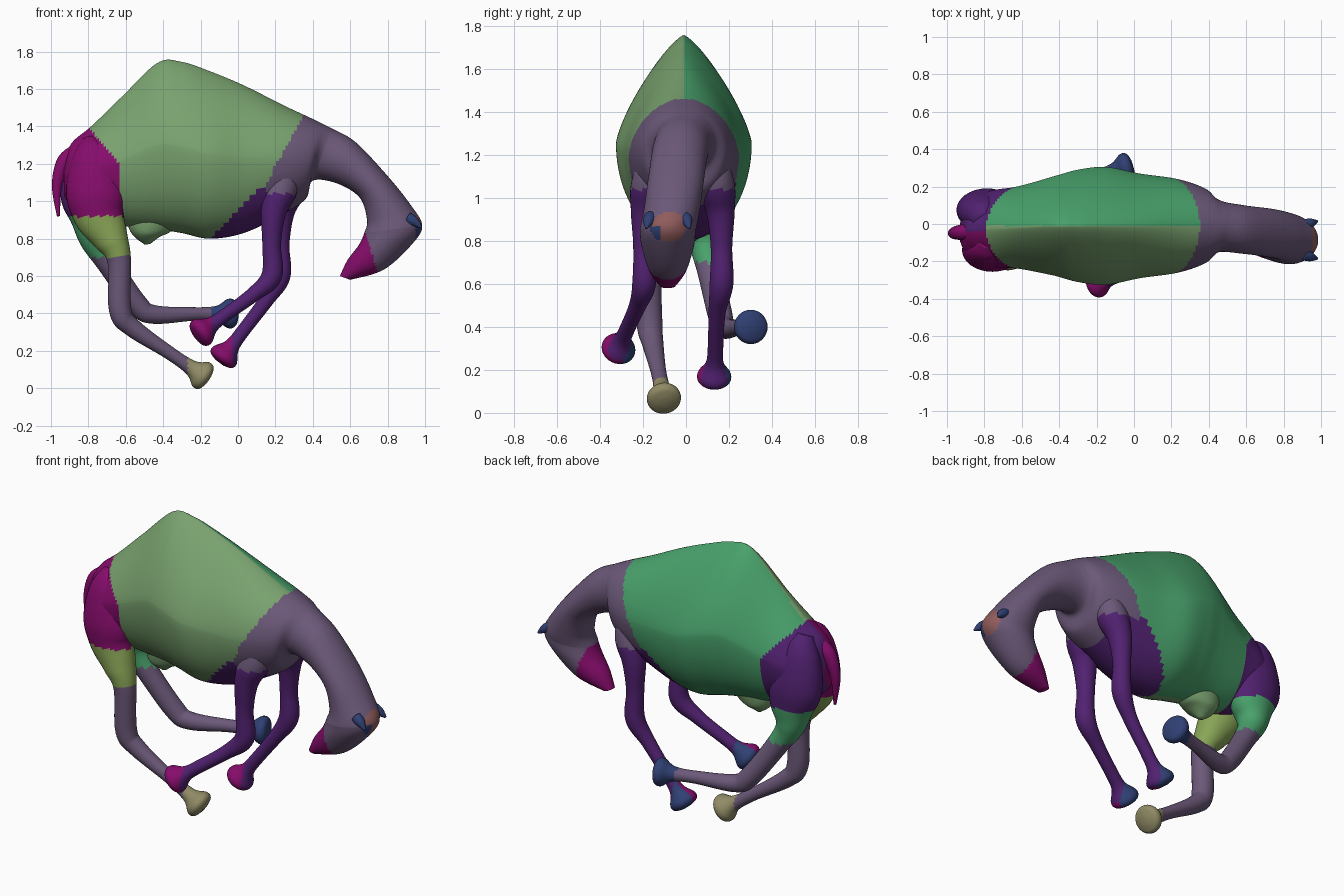
import bpy, bmesh, math
from mathutils import Vector

if "Cube" in bpy.data.objects:
    bpy.data.objects.remove(bpy.data.objects["Cube"])

COLOURS = {
    "olive": "78A06E", "green": "4AA06B", "mauve": "6B5978", "purple": "522670", "magenta": "85146B",
    "lime": "87A357", "tan": "8F8A66", "blue": "334273", "rust": "8F5C5C",
}
MATS = {}
for key, code in COLOURS.items():
    MATS[key] = bpy.data.materials.new(key)
    MATS[key].diffuse_color = [(v / 255) ** 2.2 for v in bytes.fromhex(code)] + [1]


def smooth_path(pts, steps):
    """Catmull-Rom through tuples of any length."""
    out, last = [], len(pts) - 1
    for i in range(last):
        a, b, c, d = (pts[max(0, min(last, i + k))] for k in (-1, 0, 1, 2))
        for s in range(steps):
            t = s / steps
            out.append([q + .5 * t * (r - p + t * (2*p - 5*q + 4*r - e + t * (3*(q - r) + e - p)))
                        for p, q, r, e in zip(a, b, c, d)])
    return out + [list(pts[-1])]


def skin(name, rings, pick, cap_start=True, cap_end=True):
    """Bridge rings into one smooth object; pick(centre) names each face's colour."""
    bm = bmesh.new()
    loops = [[bm.verts.new(p) for p in r] for r in rings]
    for a, b in zip(loops, loops[1:]):
        for i in range(len(a)):
            j = (i + 1) % len(a)
            bm.faces.new((a[i], a[j], b[j], b[i]))
    for use, loop in ((cap_start, loops[0]), (cap_end, loops[-1])):
        if use:
            bm.faces.new(loop)
    bmesh.ops.recalc_face_normals(bm, faces=bm.faces)
    names = []
    for f in bm.faces:
        f.smooth = True
        k = pick(f.calc_center_median())
        if k not in names:
            names.append(k)
        f.material_index = names.index(k)
    me = bpy.data.meshes.new(name)
    bm.to_mesh(me)
    bm.free()
    for k in names:
        me.materials.append(MATS[k])
    bpy.context.collection.objects.link(bpy.data.objects.new(name, me))


def limb(name, pts, pick):
    """Tube through (x, y, z, radius) points; thick places are flattened sideways."""
    path = smooth_path(pts, 8)
    rings = []
    for i, (x, y, z, r) in enumerate(path):
        lo, hi = path[max(0, i - 3)], path[min(len(path) - 1, i + 3)]
        d = (Vector(hi[:3]) - Vector(lo[:3])).normalized()
        side = Vector((0, 1, 0))
        side = (side - d * side.dot(d)).normalized()
        n = d.cross(side)
        b = min(r, .05 + r * .4)
        rings.append([Vector((x, y, z)) + n * r * math.cos(t) + side * b * math.sin(t)
                      for t in (math.tau * k / 32 for k in range(32))])
    skin(name, rings, pick)


# Trunk: x, top, bottom, half width
trunk = [(-.93, 1.2, 1.03, .05), (-.89, 1.31, .97, .13), (-.78, 1.405, .92, .2), (-.62, 1.56, .87, .22),
         (-.43, 1.74, .85, .265), (-.3, 1.745, .83, .3), (-.15, 1.695, .8, .315), (.03, 1.62, .83, .28)]
# Shoulder, neck and head: outer x, z, inner x, z, half width
neck = [(.25, 1.51, .22, .92, .25), (.4, 1.44, .36, 1.01, .2), (.5, 1.39, .4, 1.11, .14),
        (.63, 1.315, .53, 1.095, .13), (.8, 1.135, .65, 1.02, .13), (.92, .985, .69, .9, .13),
        (.985, .87, .675, .83, .13), (.93, .77, .645, .765, .12), (.78, .635, .585, .685, .085),
        (.6, .58, .545, .6, .035)]
spine = [(x, t, x, b, w) for x, t, b, w in trunk] + neck
STEPS, SIDES = 12, 72
body = []
for i, (tx, tz, bx, bz, w) in enumerate(smooth_path(spine, STEPS)):
    along = i / STEPS
    # The rump and the head both swing to one side
    yc = -.01 - .075 * max(0, min(1, (along - 10) / 4)) - .035 * max(0, 1 - along / 4)
    roundness = min(2, 1.3 + 1.1 * (tx + .35) ** 2) if along < 10 else 2   # peaked hump
    ring = []
    for k in range(SIDES):
        c, s = math.cos(math.tau * k / SIDES), math.sin(math.tau * k / SIDES)
        e = 2 / roundness if c > 0 else 1
        h = .5 + .5 * math.copysign(abs(c) ** e, c)
        y = yc + w * math.copysign(abs(s) ** e, s)
        ring.append((bx + (tx - bx) * h, y, bz + (tz - bz) * h))
    body.append(ring)


def trunk_colour(c):
    if c.x < -.64 - max(0, c.z - 1.2) * .8:
        return "magenta" if c.y < -.04 else "purple"
    if c.z > 1.06 and c.x > .13 + (c.z - 1.06) * .55:
        return "mauve"
    if c.z <= 1.06 and c.x > c.z - .95:
        return "mauve" if c.x > .27 else "purple"
    return "olive" if c.y < -.01 else "green"


def head_colour(c):
    if c.x < .74 - (c.z - .64) * .3:
        return "magenta"
    if c.x > .95:
        return "rust" if c.y > -.12 else "blue"
    return "mauve"


n1, n2 = 10 * STEPS, 14 * STEPS
skin("trunk", body[:n1 + 1], trunk_colour, cap_end=False)
skin("neck", body[n1:n2 + 1], lambda c: "rust" if c.x > .955 else "mauve", False, False)
skin("head", body[n2:], head_colour, cap_start=False)

# Ears, tail and udder
for name, s in (("left_ear", 1), ("right_ear", -1)):
    limb(name, [(.91, -.085 + s * .08, .91, .03), (.945, -.085 + s * .09, .89, .025),
                (.98, -.085 + s * .1, .86, .006)], lambda c: "blue")
limb("tail", [(-.86, -.04, 1.27, .04), (-.93, -.045, 1.21, .04), (-.968, -.05, 1.08, .027),
              (-.96, -.055, .92, .008)], lambda c: "magenta")
limb("udder", [(-.46, -.01, .92, .14), (-.485, -.01, .84, .1), (-.485, -.01, .77, .015)],
     lambda c: "olive")


# Legs: a mirrored upper part, a posed lower part, and a flared foot ending at the sole
def leg(name, upper, s, dx, dy, lower, sole, pick):
    pts = [(x + dx, s * (y + dy), z, r) for x, y, z, r in upper] + lower
    a, b = Vector(pts[-1][:3]), Vector(sole)
    d = (b - a).normalized()
    pts.append((*a.lerp(b, .5), .036))
    pts += [(*(b + d * off), r) for off, r in ((-.1, .042), (-.035, .078), (0, .07), (.015, .03))]
    limb(name, pts, pick)


def fore_colour(foot_x, foot_y):
    def pick(c):
        if c.x < foot_x:
            return "blue" if c.y > foot_y else "magenta"
        return "mauve" if c.z > 1.04 else "purple"
    return pick


def hind_colour(thigh, knee, foot, foot_x):
    return lambda c: (thigh if c.z > .92 else knee if c.z > .7 else foot if c.x > foot_x else "mauve")


fore = [(.25, .13, 1.24, .05), (.23, .165, 1.08, .09), (.19, .19, .94, .067),
        (.18, .195, .77, .05), (.18, .195, .6, .055)]
leg("right_foreleg", fore, -1, 0, 0, [(.08, -.225, .5, .04)], (-.215, -.32, .285), fore_colour(-.14, -.3))
leg("left_foreleg", fore, 1, .045, -.03, [(.15, .145, .47, .04)], (-.09, .13, .15), fore_colour(-.03, .14))

hind = [(-.78, .08, 1.33, .05), (-.775, .12, 1.22, .12), (-.76, .14, 1.05, .16), (-.74, .145, .92, .135)]
leg("right_hind_leg", hind, -1, 0, 0,
    [(-.68, -.16, .8, .095), (-.635, -.175, .68, .063), (-.63, -.17, .42, .06), (-.565, -.155, .325, .05)],
    (-.17, -.1, .055), hind_colour("magenta", "lime", "tan", -.27))
leg("left_hind_leg", hind, 1, -.03, -.065,
    [(-.765, .09, .8, .085), (-.7, .11, .68, .063), (-.54, .16, .45, .057), (-.45, .18, .395, .05)],
    (-.02, .308, .4), hind_colour("purple", "green", "blue", -.14))

for m in bpy.data.materials:
    if m.users and not m.is_grease_pencil:
        m.use_nodes = True
        m.node_tree.nodes["Principled BSDF"].inputs["Base Color"].default_value = m.diffuse_color
